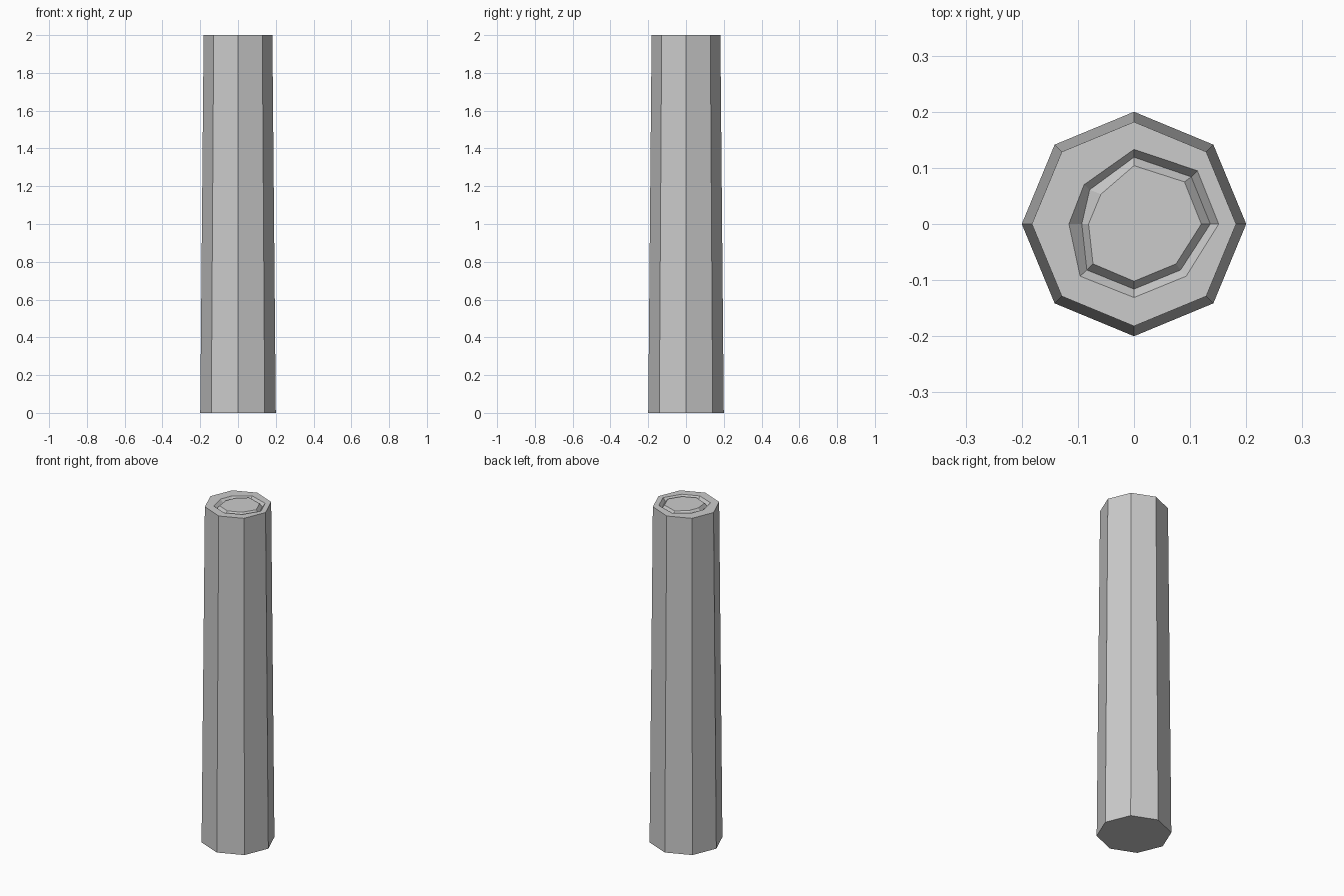
import bpy, bmesh, math

if "Cube" in bpy.data.objects:
    bpy.data.objects.remove(bpy.data.objects["Cube"])

# Irregular octagons of the carved groove on the top (rim, groove floor, inner plug)
RIM = [(.151, 0), (.113, .095), (0, .133), (-.089, .07),
       (-.116, 0), (-.096, -.093), (0, -.131), (.093, -.093)]
FLOOR = [(.136, 0), (.102, .084), (0, .119), (-.079, .061),
         (-.093, 0), (-.084, -.082), (0, -.116), (.083, -.082)]
PLUG = [(.12, 0), (.09, .075), (0, .104), (-.059, .053),
        (-.081, 0), (-.073, -.071), (0, -.102), (.075, -.071)]


def octagon(r):
    return [(r * math.cos(i * math.pi / 4), r * math.sin(i * math.pi / 4)) for i in range(8)]


def loft(name, rings):
    """Skin a stack of (points, height) rings and cap both ends."""
    bm = bmesh.new()
    loops = [[bm.verts.new((x, y, z)) for x, y in pts] for pts, z in rings]
    for a, b in zip(loops, loops[1:]):
        for i in range(8):
            j = (i + 1) % 8
            bm.faces.new((a[i], a[j], b[j], b[i]))
    bm.faces.new(loops[0][::-1])
    bm.faces.new(loops[-1])
    bmesh.ops.recalc_face_normals(bm, faces=bm.faces)
    mesh = bpy.data.meshes.new(name)
    bm.to_mesh(mesh)
    bm.free()
    ob = bpy.data.objects.new(name, mesh)
    bpy.context.collection.objects.link(ob)
    return ob


# Tapered log: outer shell, flat end, V-shaped growth ring and flat centre
loft("wooden_post", [(octagon(.2), 0), (octagon(.182), 2),
                     (RIM, 2), (FLOOR, 1.98), (PLUG, 2)])
